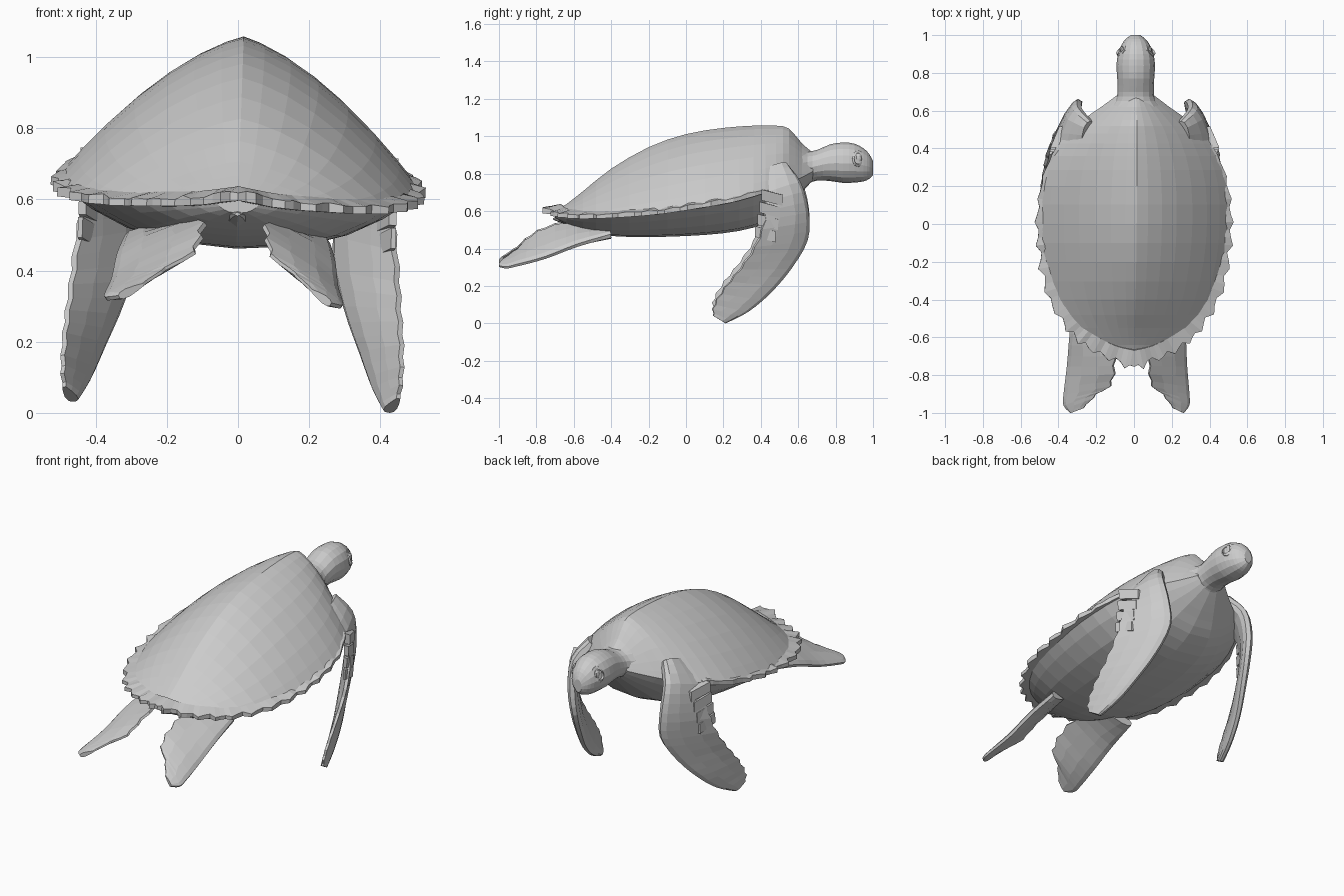
import bpy, bmesh, math, random
from mathutils import Vector

if "Cube" in bpy.data.objects:
    bpy.data.objects.remove(bpy.data.objects["Cube"])

random.seed(4)
parts = []


def spline(pts, n):
    """Catmull-Rom resampling of tuples, n steps per span."""
    out = []
    for i in range(len(pts) - 1):
        a, b, c, d = (pts[max(0, min(len(pts) - 1, i + k))] for k in (-1, 0, 1, 2))
        for s in range(n):
            t = s / n
            out.append(tuple(.5 * (2 * q + (r - p) * t + (2 * p - 5 * q + 4 * r - s4) * t * t
                             + (3 * q - p - 3 * r + s4) * t ** 3)
                             for p, q, r, s4 in zip(a, b, c, d)))
    return out + [tuple(pts[-1])]


def finish(name, bm):
    # the whole animal banks very slightly to its right
    for v in bm.verts:
        x, z = v.co.x, v.co.z
        v.co.x, v.co.z = x + .035 * (z - .6), z - .035 * x
    bmesh.ops.recalc_face_normals(bm, faces=bm.faces)
    me = bpy.data.meshes.new(name)
    bm.to_mesh(me)
    bm.free()
    ob = bpy.data.objects.new(name, me)
    bpy.context.collection.objects.link(ob)
    parts.append(ob)
    return ob


def loft(name, rings):
    bm = bmesh.new()
    vs = [[bm.verts.new(p) for p in r] for r in rings]
    n = len(vs[0])
    for a, b in zip(vs, vs[1:]):
        for i in range(n):
            j = (i + 1) % n
            bm.faces.new((a[i], a[j], b[j], b[i]))
    bm.faces.new(vs[0])
    bm.faces.new(vs[-1])
    return finish(name, bm)


# Shell: stations of y, half width, ridge z, rim z, belly z
shell = [(-.70, .06, .605, .59, .565), (-.64, .20, .64, .585, .535), (-.55, .32, .71, .585, .50),
         (-.40, .42, .83, .59, .47), (-.20, .48, .945, .61, .465), (0, .50, 1.015, .64, .47),
         (.20, .49, 1.048, .675, .485), (.36, .44, 1.06, .71, .515), (.48, .36, 1.06, .74, .57),
         (.55, .28, 1.045, .76, .635), (.62, .18, .965, .79, .705), (.68, .10, .915, .82, .77)]
us = [0, .12, .27, .43, .6, .76, .9, 1]
rings = []
for y, w, zt, zr, zb in spline(shell, 2):
    top = [(u * w, y, zr + (zt - zr) * (.3 * (1 - u) + .7 * (1 - u ** 1.85))) for u in us]
    low = [(u * w, y, zr - (zr - zb) * (1 - u ** 2.5)) for u in (.85, .65, .4, 0)]
    half = top + low
    rings.append(half + [(-x, yy, z) for x, yy, z in half[-2:0:-1]])
loft("shell", rings)

# Jagged shell rim: three path steps per scute, the last one stepping back in
side = spline([(.41, .42, .725), (.475, .25, .68), (.495, .05, .645), (.48, -.15, .615),
               (.44, -.35, .597), (.35, -.52, .587), (.25, -.62, .588), (.12, -.69, .594),
               (0, -.72, .612)], 5)
path = [Vector(p) for p in side + [(-x, y, z) for x, y, z in side[-2::-1]]]
rings = []
for i, p in enumerate(path):
    t = path[min(i + 1, len(path) - 1)] - path[max(i - 1, 0)]
    n = Vector((-t.y, t.x, 0)).normalized()
    if n.dot(Vector((p.x, p.y, 0))) < 0:
        n = -n
    grow = min(1, min(i, len(path) - 1 - i) / 14)
    o = ((.008, .02, .034)[min(i, len(path) - 1 - i) % 3] + random.uniform(0, .008)) * grow
    if abs(p.x) < .05:
        o += .016
    up = Vector((0, 0, 1))
    rings.append([p - n * .05 + up * .03, p + n * o + up * (.006 + random.uniform(0, .012)),
                  p + n * o - up * .012, p - n * .06 - up * .012])
loft("shell_rim", rings)

# Neck and head: y, centre z, half width, half height
head = [(.48, .80, .23, .15), (.58, .81, .17, .13), (.65, .835, .108, .09), (.70, .848, .096, .082),
        (.77, .862, .098, .098), (.84, .862, .102, .108), (.90, .86, .094, .104),
        (.95, .85, .074, .088), (.98, .842, .052, .066), (1.0, .832, .024, .038)]
loft("head", [[(w * math.cos(a), y, z + h * math.sin(a))
               for a in (k * math.tau / 16 for k in range(16))] for y, z, w, h in spline(head, 2)])

# Eyes with raised lids
for s in (1, -1):
    bm = bmesh.new()
    bmesh.ops.create_uvsphere(bm, u_segments=10, v_segments=6, radius=1)
    for v in bm.verts:
        c = v.co
        v.co = Vector((s * .072 + c.x * .014, .92 + c.y * .022, .887 + c.z * .03))
    finish("eye", bm)
    lid = []
    for k in range(13):
        a = k * math.tau / 12
        d = Vector((0, math.cos(a) * .026, math.sin(a) * .036))
        c = Vector((s * (.071 - .016 * math.cos(a) - .014 * math.sin(a)), .92, .887))
        lid.append([c + d * .8 + Vector((s * .012, 0, 0)), c + d * 1.2 + Vector((s * .006, 0, 0)),
                    c + d * 1.3 - Vector((s * .02, 0, 0)), c + d * .8 - Vector((s * .02, 0, 0))])
    loft("eyelid", lid)


def flipper(name, stations, thick, jag, sx, steps=3):
    """Blade between a leading edge and a jagged trailing edge."""
    st = spline(stations, steps)
    rings = []
    for i, s in enumerate(st):
        lead, trail = Vector(s[:3]), Vector(s[3:])
        a, b = st[max(i - 1, 0)], st[min(i + 1, len(st) - 1)]
        t = Vector(b[:3]) + Vector(b[3:]) - Vector(a[:3]) - Vector(a[3:])
        chord = trail - lead
        n = t.cross(chord).normalized()
        if 2 < i < len(st) - 1:
            trail = trail + chord.normalized() * (jag if i % 2 else -jag * .5)
        chord = trail - lead
        h = thick * (1 - .55 * i / len(st))
        sec = [(0, .4), (.1, .85), (.35, 1), (.7, .7), (1, .3)]
        pts = [lead + chord * f + n * h * k for f, k in sec]
        pts += [lead + chord * f - n * h * k for f, k in reversed(sec)]
        rings.append([(p.x * sx, p.y, p.z) for p in pts])
    loft(name, rings)


# Front flippers: leading edge xyz, trailing edge xyz
front = [(.23, .54, .85, .28, .43, .84), (.29, .61, .76, .39, .42, .71),
         (.29, .65, .61, .43, .42, .57), (.28, .645, .46, .45, .37, .43),
         (.315, .56, .31, .462, .29, .31), (.365, .45, .18, .472, .21, .21),
         (.405, .33, .08, .475, .155, .12), (.44, .21, .02, .47, .145, .06)]
# Hind flippers: outer edge xyz, inner edge xyz
hind = [(.26, -.40, .48, .12, -.42, .52), (.275, -.58, .43, .085, -.58, .545),
        (.285, -.75, .365, .085, -.75, .51), (.30, -.90, .325, .105, -.86, .445),
        (.30, -.96, .312, .16, -.90, .405), (.27, -1.0, .318, .215, -.975, .355)]
for s in (1, -1):
    flipper("front_flipper", front, .038, .008, s)
    flipper("hind_flipper", hind, .025, .01, s if s > 0 else -1.2)
    # overlapping scales behind the front flipper's elbow
    for k in range(4):
        c = Vector((s * (.405 + .008 * k), .46 - .012 * k, .69 - .065 * k))
        bm = bmesh.new()
        bmesh.ops.create_cube(bm, size=1)
        for v in bm.verts:
            q = v.co
            v.co = c + Vector((q.x * .045 - s * q.y * .055, q.y * .11, q.z * .058 - q.y * .03))
            v.co.x = s * min(s * v.co.x, .447)
        finish("elbow_scale", bm)

# Tail
loft("tail", [[(r * math.cos(a), y, z + .6 * r * math.sin(a))
               for a in (k * math.tau / 8 for k in range(8))]
              for y, z, r in ((-.42, .53, .08), (-.56, .54, .055), (-.68, .56, .025), (-.71, .562, .008))])

# Rest the lowest point on the ground
low = min(v.co.z for o in parts for v in o.data.vertices)
for o in parts:
    for v in o.data.vertices:
        v.co.z -= low
